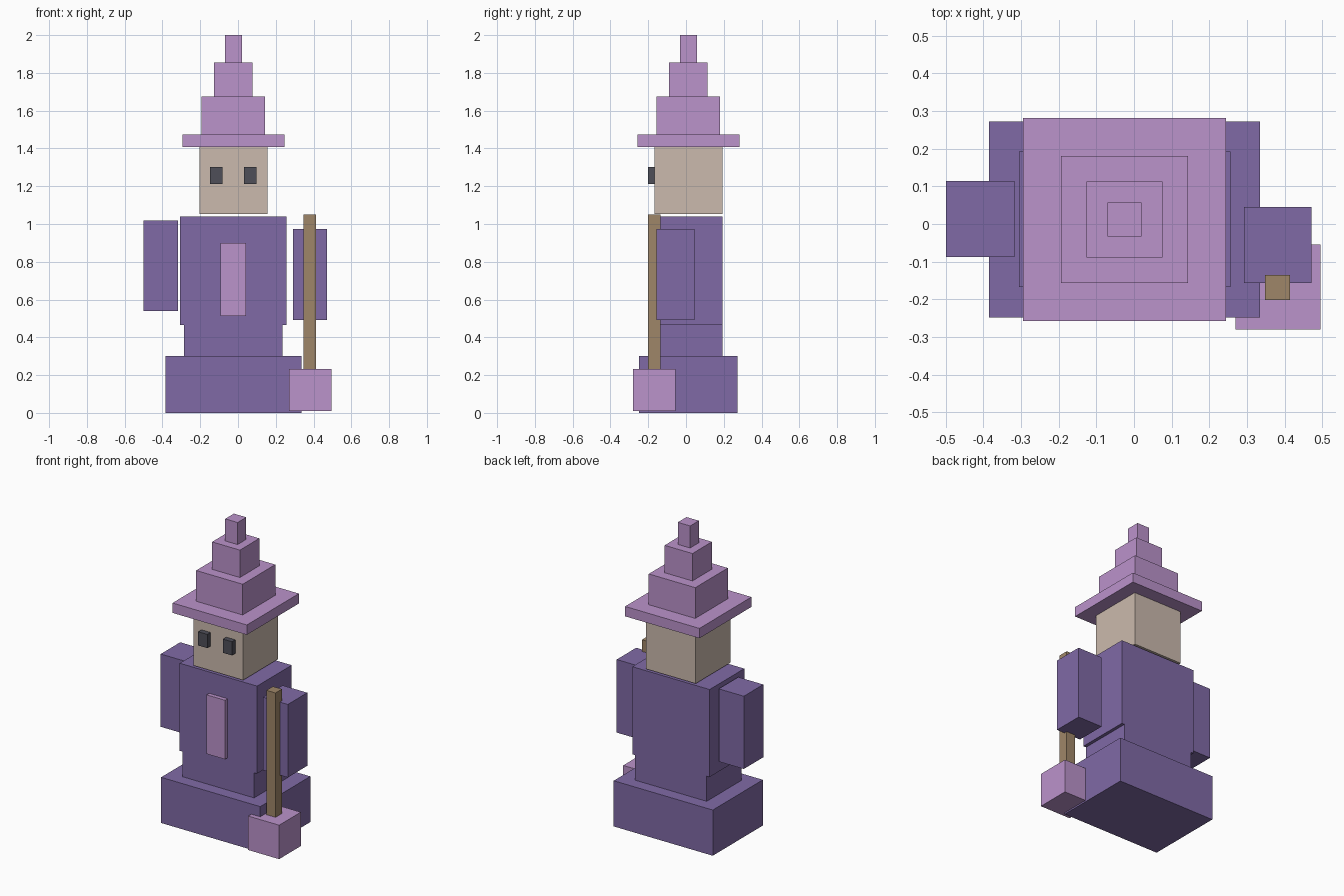
import bpy

if "Cube" in bpy.data.objects:
    bpy.data.objects.remove(bpy.data.objects["Cube"])


def material(name, rgb):
    """Flat colour given as 0-255 display values, stored as linear."""
    def linear(c):
        c /= 255
        return c / 12.92 if c <= 0.04045 else ((c + 0.055) / 1.055) ** 2.4
    mat = bpy.data.materials.new(name)
    mat.diffuse_color = (*[linear(c) for c in rgb], 1)
    mat.use_nodes = True
    mat.node_tree.nodes["Principled BSDF"].inputs["Base Color"].default_value = mat.diffuse_color
    return mat


PURPLE = material("robe purple", (128, 106, 166))
LILAC = material("hat lilac", (187, 147, 203))
SKIN = material("skin", (203, 186, 173))
WOOD = material("staff wood", (159, 134, 104))
DARK = material("eye dark", (78, 78, 88))


def box(name, mat, x, y, z):
    """Block spanning the given (low, high) range on each axis."""
    spans = (x, y, z)
    bpy.ops.mesh.primitive_cube_add(size=1, location=[(a + b) / 2 for a, b in spans])
    ob = bpy.context.object
    ob.name = name
    ob.scale = [b - a for a, b in spans]
    bpy.ops.object.transform_apply(location=False, rotation=False, scale=True)
    ob.data.materials.append(mat)
    return ob


CX, CY = -0.025, 0.012          # axis of body and hat


def centred(name, mat, width, depth, z):
    box(name, mat, (CX - width / 2, CX + width / 2), (CY - depth / 2, CY + depth / 2), z)


# Robe and head
centred("robe_hem", PURPLE, 0.72, 0.52, (0.0, 0.30))
centred("robe_waist", PURPLE, 0.52, 0.36, (0.30, 0.465))
centred("torso", PURPLE, 0.562, 0.36, (0.465, 1.04))
centred("head", SKIN, 0.36, 0.36, (1.052, 1.408))

# Stepped hat
centred("hat_brim", LILAC, 0.54, 0.54, (1.408, 1.473))
centred("hat_lower", LILAC, 0.338, 0.338, (1.473, 1.675))
centred("hat_middle", LILAC, 0.202, 0.202, (1.675, 1.855))
centred("hat_tip", LILAC, 0.09, 0.09, (1.855, 2.0))

# Face and robe front
for side, x in (("left", -0.115), ("right", 0.065)):
    box(side + "_eye", DARK, (x - 0.033, x + 0.033), (-0.202, -0.16), (1.212, 1.302))
box("robe_panel", LILAC, (-0.092, 0.042), (-0.195, -0.16), (0.512, 0.90))

# Arms
box("left_arm", PURPLE, (-0.50, -0.318), (-0.088, 0.114), (0.54, 1.018))
box("right_arm", PURPLE, (0.292, 0.472), (-0.157, 0.045), (0.493, 0.973))

# Staff with block foot
box("staff", WOOD, (0.348, 0.414), (-0.202, -0.135), (0.15, 1.05))
box("staff_block", LILAC, (0.27, 0.495), (-0.28, -0.055), (0.01, 0.233))
